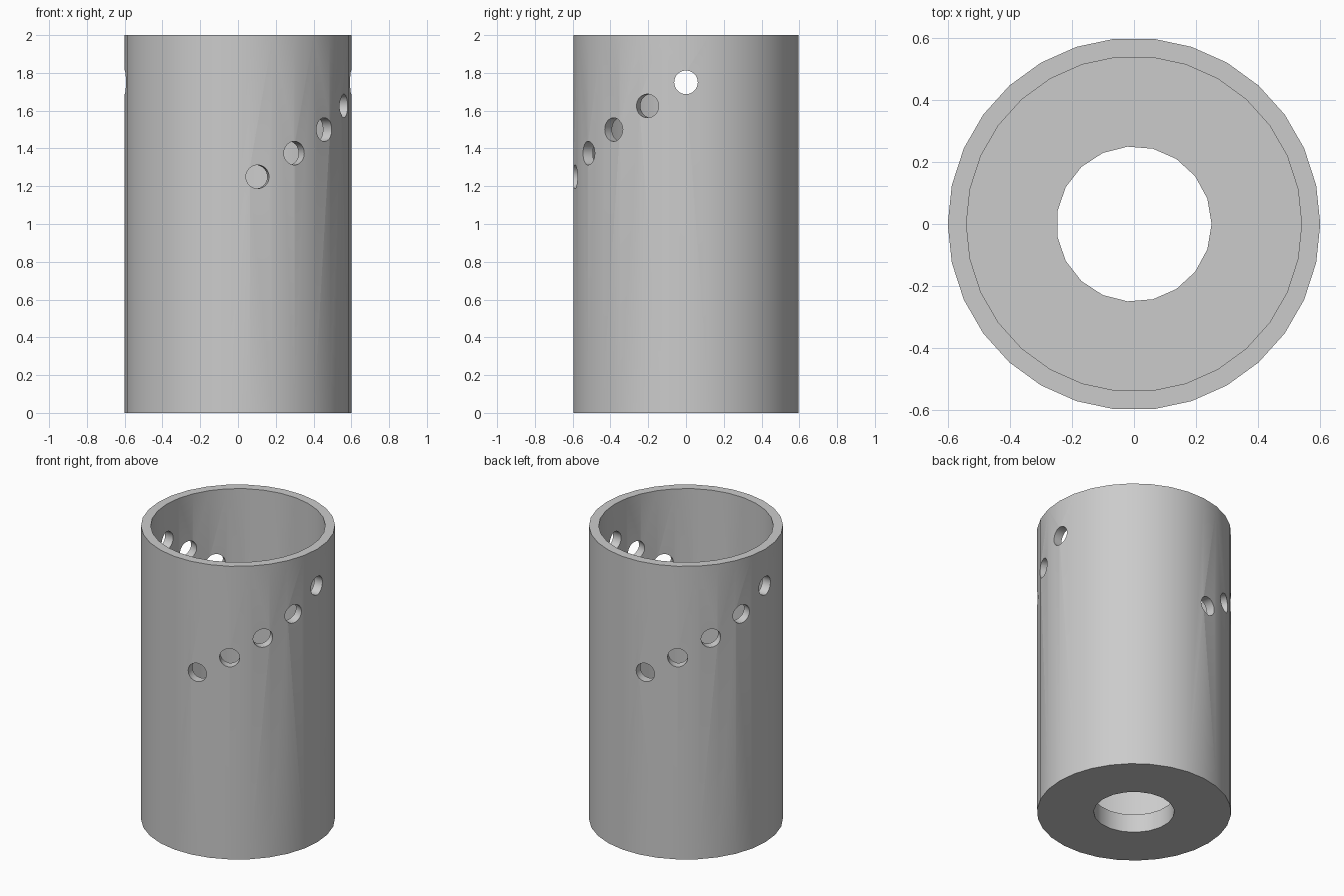
import bpy
from math import radians, pi

cube = bpy.data.objects.get("Cube")
if cube:
    bpy.data.objects.remove(cube)

RADIUS, BORE, DRAIN, HOLE = 0.6, 0.54, 0.25, 0.0625
HEIGHT, FLOOR = 2.0, 0.125


def cylinder(name, radius, sides, z_low, z_high):
    """Upright cylinder with its first corner on +x."""
    bpy.ops.mesh.primitive_cylinder_add(
        vertices=sides, radius=radius, depth=z_high - z_low,
        location=(0, 0, (z_low + z_high) / 2), rotation=(0, 0, -pi / 2))
    obj = bpy.context.object
    obj.name = name
    return obj


def cut(target, cutter):
    """Subtract the cutter from the target and discard it."""
    mod = target.modifiers.new(cutter.name, "BOOLEAN")
    mod.operation = "DIFFERENCE"
    mod.solver = "EXACT"
    mod.object = cutter
    bpy.context.view_layer.objects.active = target
    bpy.ops.object.modifier_apply(modifier=mod.name)
    bpy.data.objects.remove(cutter)


# Grey material
grey = bpy.data.materials.new("light grey")
grey.use_nodes = True
color = (0.6, 0.6, 0.6, 1)
grey.diffuse_color = color
grey.node_tree.nodes["Principled BSDF"].inputs["Base Color"].default_value = color

# Tube body with a wide bore above a thick floor, and an opening in the floor
tube = cylinder("tube_body", RADIUS, 30, 0, HEIGHT)
tube.data.materials.append(grey)
cut(tube, cylinder("bore", BORE, 30, FLOOR, HEIGHT + 0.2))
cut(tube, cylinder("floor_opening", DRAIN, 19, -0.2, FLOOR + 0.2))

# Spiral of drilled holes, each passing through both opposite walls
for i in range(5):
    drill = cylinder("drill", HOLE, 30, -1, 1)
    drill.location = (0, 0, 1.25 + i * 0.125)
    drill.rotation_euler = (0, pi / 2, radians(-80 + 20 * i))
    cut(tube, drill)

# Smooth walls with crisp rims
bpy.ops.object.select_all(action="DESELECT")
tube.select_set(True)
bpy.context.view_layer.objects.active = tube
bpy.ops.object.shade_smooth_by_angle(angle=radians(30))
